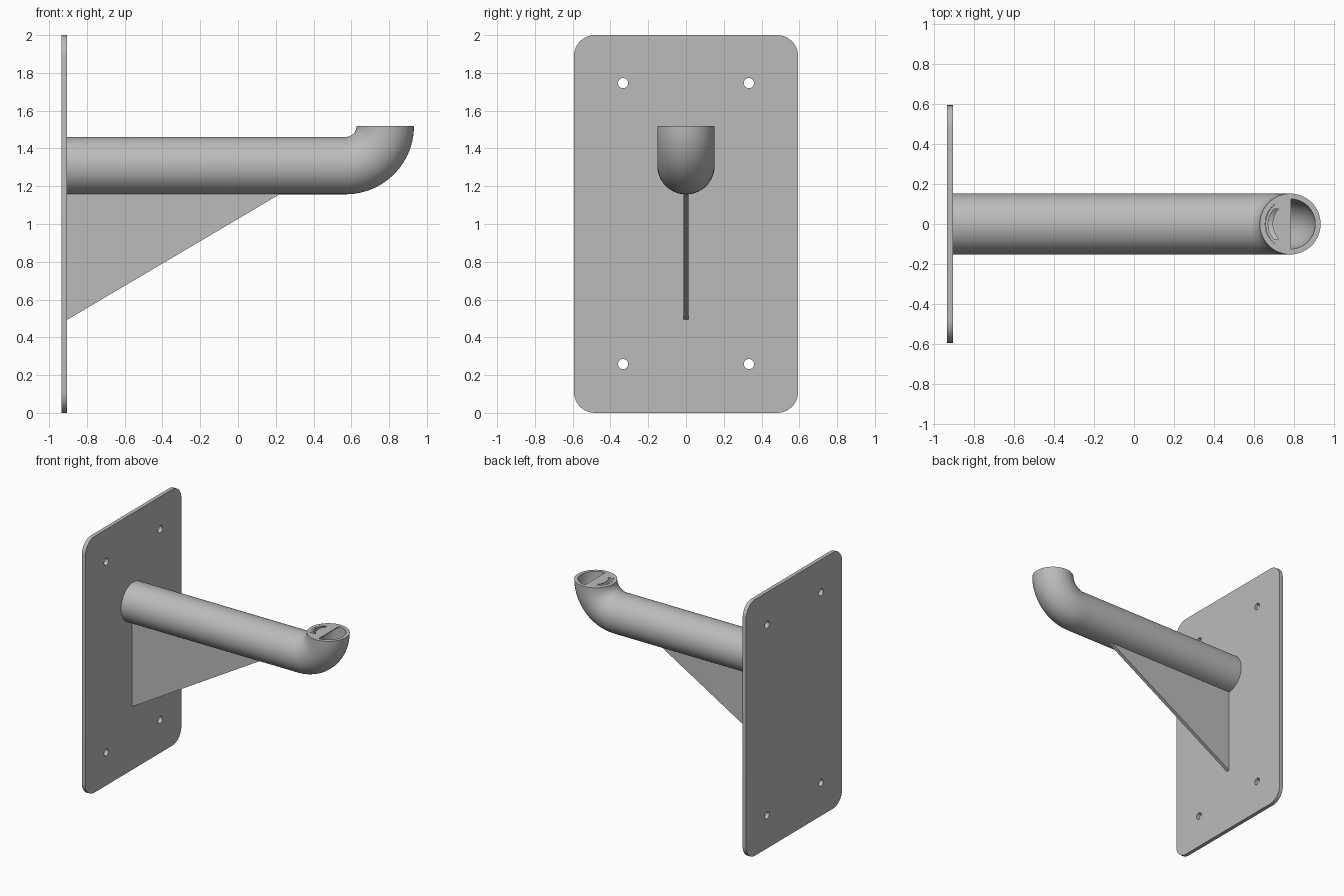
import bpy, bmesh
from math import sin, cos, pi, radians
from mathutils import Matrix, Vector

cube = bpy.data.objects.get("Cube")
if cube:
    bpy.data.objects.remove(cube, do_unlink=True)

steel = bpy.data.materials.new("grey steel")
steel.use_nodes = True
GREY = (0.5, 0.5, 0.5, 1)
steel.diffuse_color = GREY
steel.node_tree.nodes["Principled BSDF"].inputs["Base Color"].default_value = GREY


def finish(obj):
    obj.data.materials.clear()
    obj.data.materials.append(steel)
    bpy.ops.object.select_all(action='DESELECT')
    obj.select_set(True)
    bpy.context.view_layer.objects.active = obj
    bpy.ops.object.shade_smooth_by_angle(angle=radians(30))


def arc(cx, cy, r, a0, a1, n):
    """Points along an arc, angles in degrees."""
    angles = [radians(a0 + (a1 - a0) * i / n) for i in range(n + 1)]
    return [(cx + r * cos(a), cy + r * sin(a)) for a in angles]


def sheet(name, outlines, thickness, matrix):
    """Flat sheet cut from a closed outline; further outlines become holes."""
    curve = bpy.data.curves.new(name, 'CURVE')
    curve.dimensions = '2D'
    curve.fill_mode = 'BOTH'
    curve.extrude = thickness / 2
    for pts in outlines:
        spline = curve.splines.new('POLY')
        spline.points.add(len(pts) - 1)
        for p, (u, v) in zip(spline.points, pts):
            p.co = (u, v, 0, 1)
        spline.use_cyclic_u = True
    obj = bpy.data.objects.new(name, curve)
    bpy.context.collection.objects.link(obj)
    bpy.ops.object.select_all(action='DESELECT')
    obj.select_set(True)
    bpy.context.view_layer.objects.active = obj
    bpy.ops.object.convert(target='MESH')
    obj = bpy.context.view_layer.objects.active
    # weld the caps to the rim, so that the sheet is one solid
    bm = bmesh.new()
    bm.from_mesh(obj.data)
    bmesh.ops.remove_doubles(bm, verts=bm.verts, dist=1e-5)
    bmesh.ops.recalc_face_normals(bm, faces=bm.faces)
    bm.to_mesh(obj.data)
    bm.free()
    obj.data.transform(matrix)
    finish(obj)


# wall plate with rounded corners and four screw holes, u = y and v = z
HALF_W, HEIGHT, CORNER = 0.593, 2.0, 0.11
corners = [(1, HEIGHT - CORNER, 0), (-1, HEIGHT - CORNER, 90),
           (-1, CORNER, 180), (1, CORNER, 270)]
outline = []
for side, v, start in corners:
    outline += arc(side * (HALF_W - CORNER), v, CORNER, start, start + 90, 10)
holes = [arc(u, v, 0.027, 0, 345, 23) for u in (-0.333, 0.333) for v in (0.258, 1.746)]
yz_plane = Matrix(((0, 0, 1, -0.919), (1, 0, 0, 0), (0, 1, 0, 0), (0, 0, 0, 1)))
sheet("wall_plate", [outline] + holes, 0.03, yz_plane)

# triangular gusset under the pipe, u = x and v = z
xz_plane = Matrix.Rotation(pi / 2, 4, 'X')
sheet("gusset", [[(-0.906, 0.492), (0.22, 1.157), (0.22, 1.165), (-0.906, 1.165)]],
      0.028, xz_plane)

# hollow pipe with a quarter bend turning up at the end
AXIS_Z, BEND, START_X, BEND_X = 1.309, 0.21, -0.905, 0.57
OUTER, INNER, SIDES, STEPS = 0.152, 0.125, 64, 14
TOP_Z = AXIS_Z + BEND


def rings(bm, radius):
    stations = [(START_X, 0)] + [(BEND_X, pi / 2 * i / STEPS) for i in range(STEPS + 1)]
    result = []
    for x, a in stations:
        centre = Vector((x + BEND * sin(a), 0, TOP_Z - BEND * cos(a)))
        across = Vector((-sin(a), 0, cos(a)))
        ring = []
        for k in range(SIDES):
            t = 2 * pi * k / SIDES
            ring.append(bm.verts.new(centre + radius * (cos(t) * across + sin(t) * Vector((0, 1, 0)))))
        result.append(ring)
    return result


bm = bmesh.new()
loops = rings(bm, OUTER) + rings(bm, INNER)[::-1]
for a, b in zip(loops, loops[1:] + loops[:1]):
    for k in range(SIDES):
        j = (k + 1) % SIDES
        bm.faces.new((a[k], a[j], b[j], b[k]))
bmesh.ops.recalc_face_normals(bm, faces=bm.faces)
mesh = bpy.data.meshes.new("pipe")
bm.to_mesh(mesh)
bm.free()
pipe = bpy.data.objects.new("pipe", mesh)
bpy.context.collection.objects.link(pipe)
finish(pipe)

# half disc closing the inner side of the mouth, with a crescent slot
MOUTH_X = BEND_X + BEND
half_disc = arc(MOUTH_X + 0.005, 0, INNER + 0.003, 90, 270, 32)
slot = arc(MOUTH_X, 0, 0.11, 137, 223, 14) + arc(MOUTH_X + 0.02, 0, 0.108, 223, 137, 14)
sheet("mouth_half_cover", [half_disc, slot], 0.006,
      Matrix.Translation((0, 0, TOP_Z - 0.003)))
